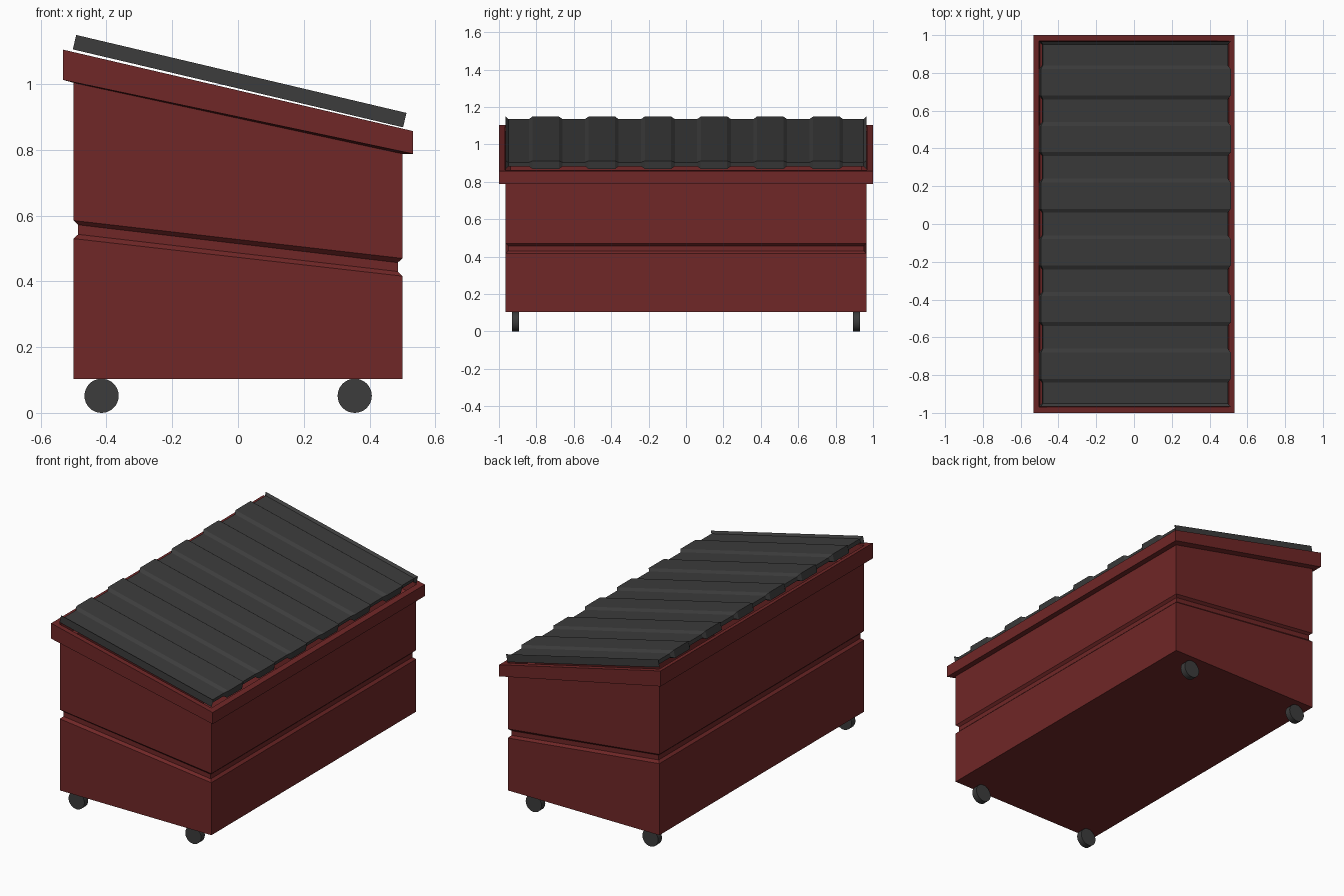
import bpy, bmesh, math
from mathutils import Matrix

if "Cube" in bpy.data.objects:
    bpy.data.objects.remove(bpy.data.objects["Cube"])


def material(name, rgb):
    m = bpy.data.materials.new(name)
    m.diffuse_color = (*rgb, 1)
    m.use_nodes = True
    m.node_tree.nodes["Principled BSDF"].inputs["Base Color"].default_value = m.diffuse_color
    return m


RED = material("red_paint", (0.16, 0.02, 0.02))
DARK = material("dark_plastic", (0.045, 0.045, 0.045))


def loft(name, rings, mat):
    """Bridge a list of four-point rings and cap both ends."""
    bm = bmesh.new()
    loops = [[bm.verts.new(p) for p in ring] for ring in rings]
    for a, b in zip(loops, loops[1:]):
        n = len(a)
        for i in range(n):
            j = (i + 1) % n
            bm.faces.new((a[i], a[j], b[j], b[i]))
    bm.faces.new(loops[0])
    bm.faces.new(loops[-1])
    bmesh.ops.recalc_face_normals(bm, faces=bm.faces[:])
    me = bpy.data.meshes.new(name)
    bm.to_mesh(me)
    bm.free()
    me.materials.append(mat)
    ob = bpy.data.objects.new(name, me)
    bpy.context.collection.objects.link(ob)
    return ob


# Bin body: sloping rectangles (half x, half y, z at left, z at right)
sections = [
    (0.50, 0.965, 0.103, 0.103),
    (0.50, 0.965, 0.530, 0.416),    # groove
    (0.486, 0.951, 0.543, 0.430),
    (0.486, 0.951, 0.572, 0.457),
    (0.50, 0.965, 0.585, 0.470),
    (0.50, 0.965, 1.004, 0.788),    # overhanging rim
    (0.533, 1.0, 1.013, 0.788),
    (0.533, 1.0, 1.105, 0.857),
    (0.502, 0.968, 1.097, 0.864),   # hollow inside
    (0.498, 0.963, 1.010, 0.795),
    (0.47, 0.935, 1.000, 0.785),
    (0.47, 0.935, 0.130, 0.130),
]
loft("bin_body", [[(-x, -y, zl), (x, -y, zr), (x, y, zr), (-x, y, zl)]
                  for x, y, zl, zr in sections], RED)

# Ribbed lid: cross-section swells from flat panel to rib along y
FLAT, RIB = (0.503, 0.011), (0.516, 0.0225)
stations = [(-0.965, RIB), (-0.95, FLAT)]
for i in range(6):
    c = -0.75 + 0.3 * i
    stations += [(c - 0.09, FLAT), (c - 0.07, RIB), (c + 0.07, RIB), (c + 0.09, FLAT)]
stations += [(0.95, FLAT), (0.965, RIB)]
lid = loft("ribbed_lid", [[(-l, y, -t), (l, y, -t), (l, y, t), (-l, y, t)]
                          for y, (l, t) in stations], DARK)
lid.data.transform(Matrix.Translation((0.005, 0, 1.009)) @ Matrix.Rotation(math.radians(13.28), 4, 'Y'))

# Four wheels
for side, y in (("front", -0.912), ("back", 0.912)):
    for end, x in (("left", -0.415), ("right", 0.355)):
        bpy.ops.mesh.primitive_cylinder_add(vertices=32, radius=0.052, depth=0.036,
                                            location=(x, y, 0.052),
                                            rotation=(math.pi / 2, 0, 0))
        wheel = bpy.context.object
        wheel.name = f"{side}_{end}_wheel"
        wheel.data.materials.append(DARK)
        bpy.ops.object.shade_smooth_by_angle()
